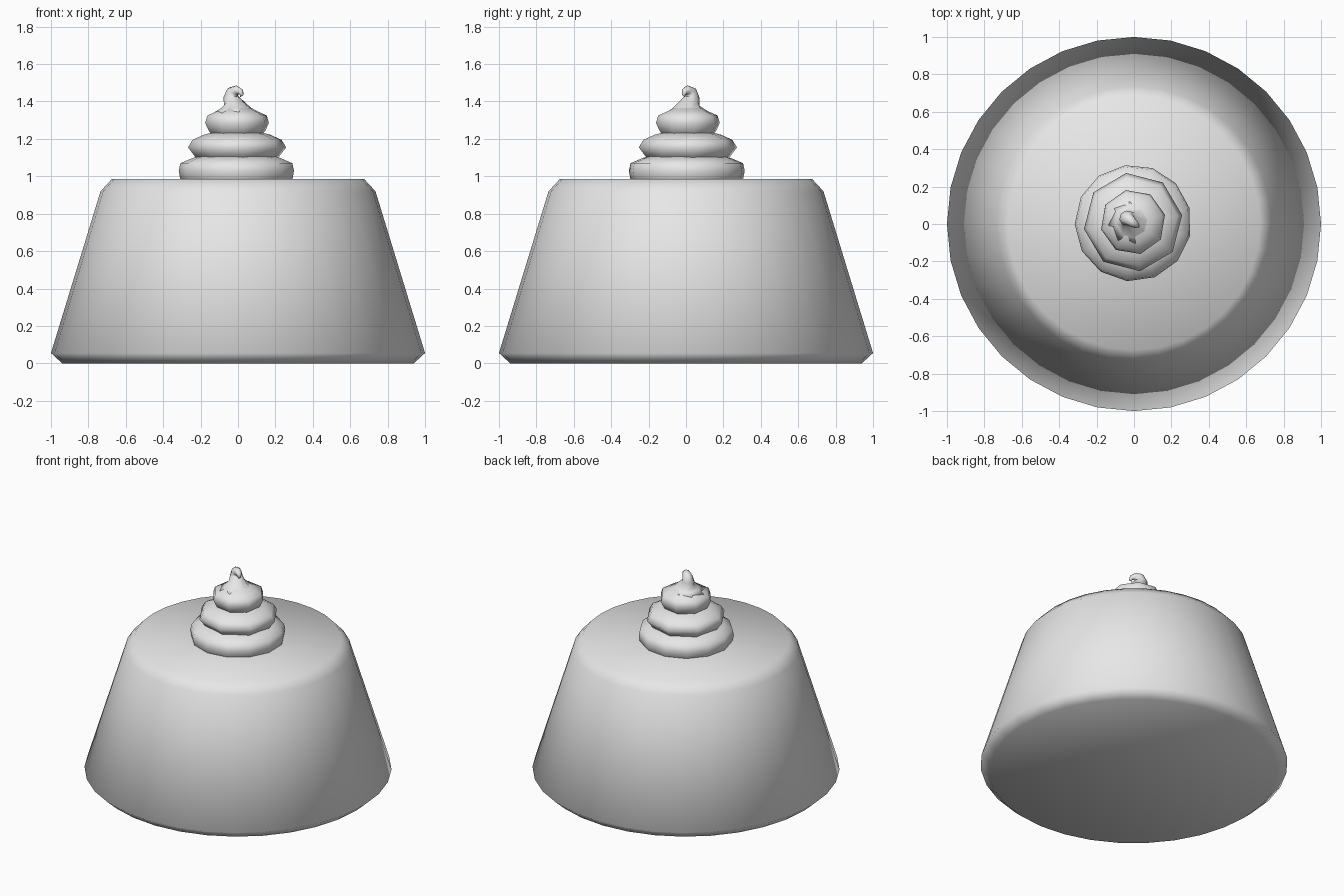
import bpy, bmesh, math
from mathutils import Vector

if "Cube" in bpy.data.objects:
    bpy.data.objects.remove(bpy.data.objects["Cube"])

grey = bpy.data.materials.new("plain grey")
grey.diffuse_color = (0.8, 0.8, 0.8, 1)
grey.use_nodes = True
grey.node_tree.nodes["Principled BSDF"].inputs["Base Color"].default_value = grey.diffuse_color


def skin(name, rings):
    """Skin a stack of closed rings, capping both ends."""
    bm = bmesh.new()
    loops = [[bm.verts.new(p) for p in ring] for ring in rings]
    n = len(loops[0])
    for a, b in zip(loops, loops[1:]):
        for i in range(n):
            j = (i + 1) % n
            bm.faces.new((a[i], a[j], b[j], b[i]))
    bm.faces.new(loops[0][::-1])
    bm.faces.new(loops[-1])
    bmesh.ops.recalc_face_normals(bm, faces=bm.faces)
    for f in bm.faces:
        f.smooth = True
    mesh = bpy.data.meshes.new(name)
    bm.to_mesh(mesh)
    bm.free()
    mesh.materials.append(grey)
    ob = bpy.data.objects.new(name, mesh)
    bpy.context.collection.objects.link(ob)
    return ob


def lathe(name, profile, sides, turn=0, centre=(0, 0)):
    """Revolve (radius, height) points around a vertical axis."""
    rings = []
    for r, z in profile:
        angles = [math.radians(turn) + math.tau * i / sides for i in range(sides)]
        rings.append([(centre[0] + r * math.cos(a), centre[1] + r * math.sin(a), z)
                      for a in angles])
    return skin(name, rings)


# Pudding body: tapered, bevelled at both rims
lathe("pudding_body", [(0.94, 0), (1.0, 0.055), (0.735, 0.92), (0.675, 0.985)], 32)

# Whipped cream tiers
lathe("cream_lower_tier", [(0.29, 0.97), (0.305, 0.99), (0.312, 1.03), (0.303, 1.07),
                           (0.24, 1.097), (0.2, 1.11)], 13, 98, (-0.005, 0.005))
lathe("cream_middle_tier", [(0.2, 1.07), (0.235, 1.115), (0.265, 1.155), (0.24, 1.195),
                            (0.18, 1.222), (0.13, 1.235)], 8, 98, (-0.005, 0.01))
lathe("cream_upper_tier", [(0.12, 1.2), (0.155, 1.243), (0.175, 1.285), (0.163, 1.325),
                           (0.11, 1.348), (0.08, 1.365)], 8, 103, (-0.005, 0.01))

# Curled tip: tapering tube swept along a hook in one vertical plane
hook = [(0, 1.335, 0.13), (0, 1.362, 0.085), (-0.022, 1.395, 0.051),
        (-0.034, 1.425, 0.041), (-0.024, 1.45, 0.034), (0.004, 1.461, 0.025),
        (0.03, 1.452, 0.017), (0.037, 1.436, 0.010), (0.028, 1.426, 0.003)]
along = Vector((0.8, -0.6, 0))
side = Vector((0.6, 0.8, 0))
centre = Vector((-0.01, 0.01, 0))
rings = []
for i, (u, z, r) in enumerate(hook):
    p, q = hook[max(i - 1, 0)], hook[min(i + 1, len(hook) - 1)]
    du, dz = (0, 1) if i < 2 else (q[0] - p[0], q[1] - p[1])
    size = math.hypot(du, dz)
    across = along * (dz / size) + Vector((0, 0, -du / size))
    mid = centre + along * u + Vector((0, 0, z))
    rings.append([mid + across * (r * math.cos(a)) + side * (r * math.sin(a))
                  for a in (math.tau * k / 8 for k in range(8))])
skin("cream_curled_tip", rings)
